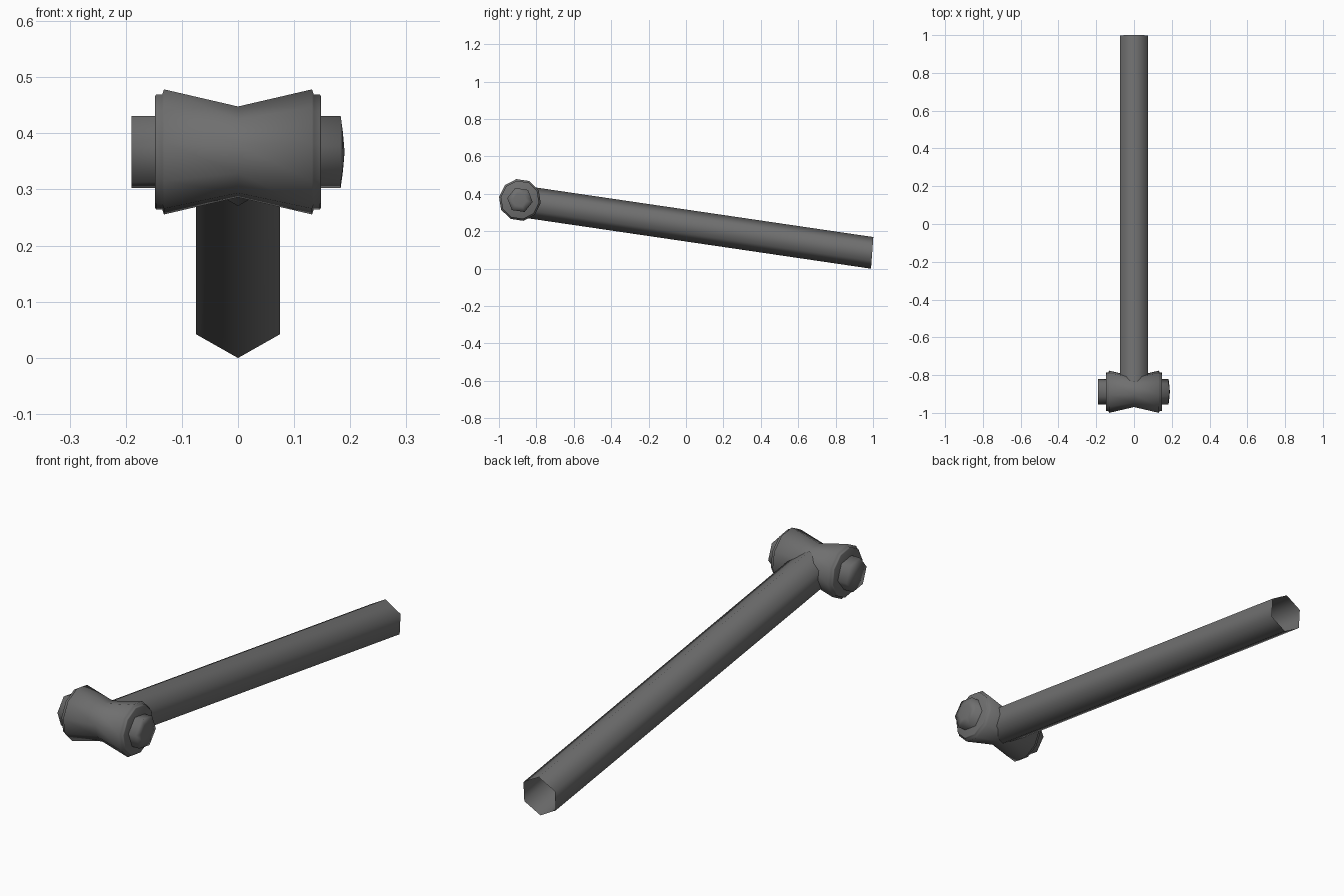
import bpy, bmesh
from math import sin, cos, pi, radians
from mathutils import Matrix

if "Cube" in bpy.data.objects:
    bpy.data.objects.remove(bpy.data.objects["Cube"])

TILT = radians(8.6)
# head centre, with the whole arm tilted about x
PLACE = Matrix.Translation((0, -0.888, 0.367)) @ Matrix.Rotation(-TILT, 4, 'X')

metal = bpy.data.materials.new("dark_metal")
metal.diffuse_color = (0.16, 0.16, 0.16, 1)
metal.use_nodes = True
metal.node_tree.nodes["Principled BSDF"].inputs["Base Color"].default_value = metal.diffuse_color


def lathe(name, profile, sides, axis, phase=0.0):
    """Sweep (position along axis, radius) points around the local X or Y axis."""
    bm = bmesh.new()
    rings = []
    for p, r in profile:
        n = 1 if r == 0 else sides
        ring = []
        for i in range(n):
            a = phase + 2 * pi * i / sides
            u, v = r * cos(a), r * sin(a)
            ring.append(bm.verts.new((p, u, v) if axis == 'X' else (u, p, v)))
        rings.append(ring)
    for a, b in zip(rings, rings[1:]):
        for i in range(sides):
            j = (i + 1) % sides
            quad = [a[i % len(a)], a[j % len(a)], b[j % len(b)], b[i % len(b)]]
            bm.faces.new(list(dict.fromkeys(quad)))
    bmesh.ops.recalc_face_normals(bm, faces=bm.faces)
    for f in bm.faces:
        f.smooth = True
    mesh = bpy.data.meshes.new(name)
    bm.to_mesh(mesh)
    bm.free()
    mesh.materials.append(metal)
    ob = bpy.data.objects.new(name, mesh)
    bpy.context.collection.objects.link(ob)
    ob.matrix_world = PLACE
    return ob


# waisted ten-sided bushing with a stepped rim at each end
half = [(0.132, 0.113), (0.135, 0.104), (0.146, 0.104), (0.148, 0.100), (0.148, 0)]
left = [(-x, r) for x, r in reversed(half)]
lathe("bushing", left + [(0, 0.082)] + half, 10, 'X')

# hexagonal bolt, flat on the left and domed on the right
lathe("bolt", [(-0.19, 0), (-0.19, 0.069), (0.183, 0.069),
               (0.187, 0.037), (0.19, 0)], 6, 'X')

# open hexagonal tube running down and back from the bushing
tube = lathe("arm_tube", [(0.04, 0.0845), (1.898, 0.0845)], 6, 'Y', phase=pi / 2)
for v in tube.data.vertices:
    v.co.x *= 1.02
    if v.co.y > 1:      # far end is cut slightly off square
        v.co.y += 0.077 * (0.0845 - v.co.z)
        v.co.z += 0.002
    else:               # near end sits a little low in the bushing
        v.co.z -= 0.006
